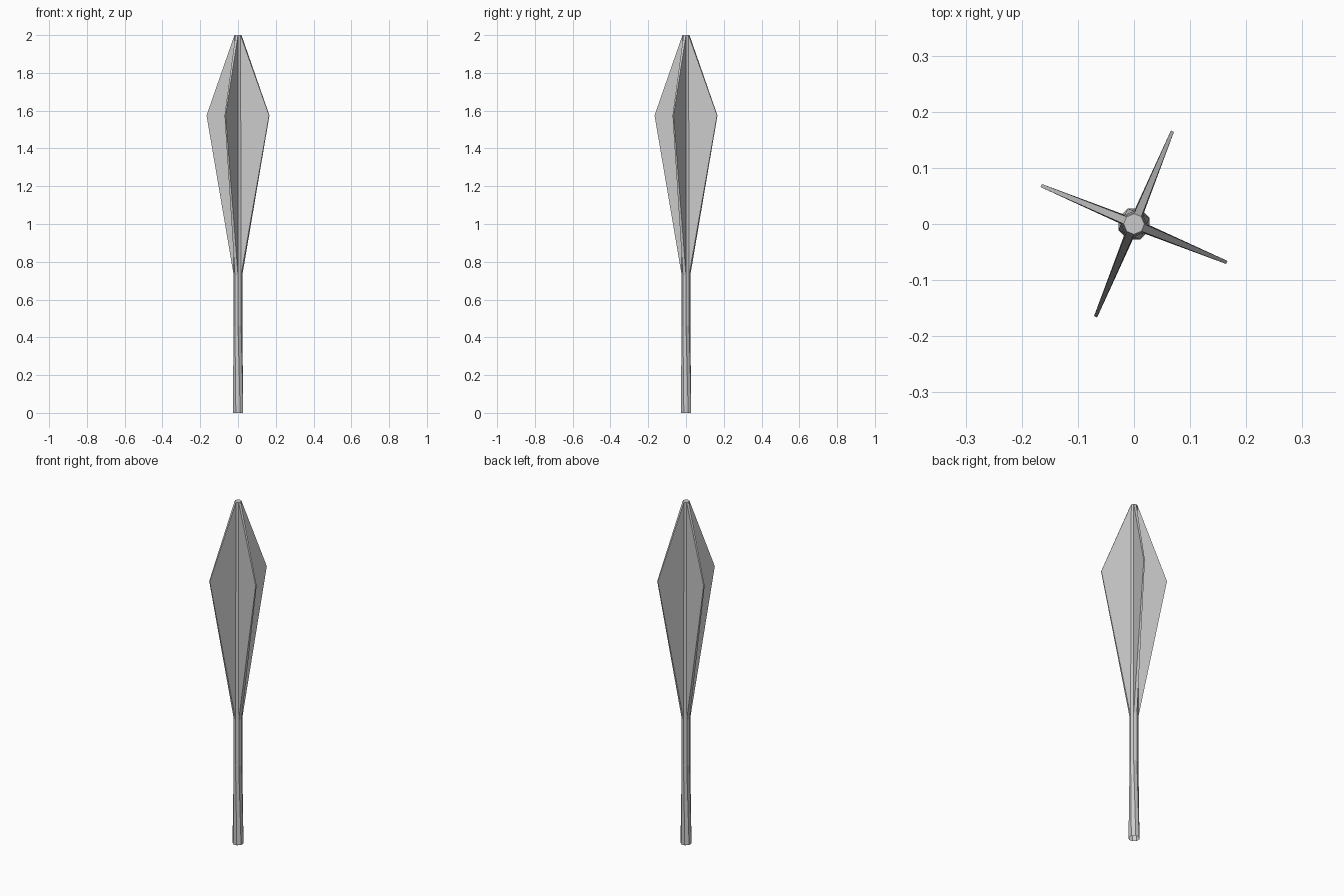
import bpy, bmesh
from math import cos, sin, pi, radians

if "Cube" in bpy.data.objects:
    bpy.data.objects.remove(bpy.data.objects["Cube"])

SIDES = 8


def ring(bm, radius, z, turn=0.0):
    return [bm.verts.new((radius * cos(i * pi / 4 + turn), radius * sin(i * pi / 4 + turn), z))
            for i in range(SIDES)]


def bridge(bm, low, high):
    for i in range(SIDES):
        j = (i + 1) % SIDES
        bm.faces.new((low[i], low[j], high[j], high[i]))


def finish(bm, name):
    mesh = bpy.data.meshes.new(name)
    bm.to_mesh(mesh)
    bm.free()
    obj = bpy.data.objects.new(name, mesh)
    bpy.context.collection.objects.link(obj)


# Open eight-sided handle, flared and slightly twisted at the foot
bm = bmesh.new()
foot = ring(bm, 0.030, 0.0, radians(22.5))
neck = ring(bm, 0.023, 0.46)
collar = ring(bm, 0.023, 0.73)
bridge(bm, foot, neck)
bridge(bm, neck, collar)
finish(bm, "handle")

# Flanged head: every other side of the core is drawn out into a fin
bm = bmesh.new()
low = ring(bm, 0.023, 0.73)
mid = ring(bm, 0.0205, 1.575)
top = ring(bm, 0.0185, 2.0)
for i in range(SIDES):
    j = (i + 1) % SIDES
    if i % 2 == 0:
        bm.faces.new((low[i], low[j], mid[j], mid[i]))
        bm.faces.new((mid[i], mid[j], top[j], top[i]))
        continue
    a = (i + 0.5) * pi / 4
    tips = [bm.verts.new((0.179 * cos(a) - s * sin(a), 0.179 * sin(a) + s * cos(a), 1.575))
            for s in (-0.003, 0.003)]
    bm.faces.new((low[i], low[j], tips[1], tips[0]))
    bm.faces.new((tips[0], tips[1], top[j], top[i]))
    for k, t in ((i, tips[0]), (j, tips[1])):
        side = (low[k], t, mid[k]), (mid[k], t, top[k])
        for f in side:
            bm.faces.new(f if k == i else f[::-1])
bm.faces.new(top)
bmesh.ops.recalc_face_normals(bm, faces=bm.faces)
finish(bm, "flanged_head")
